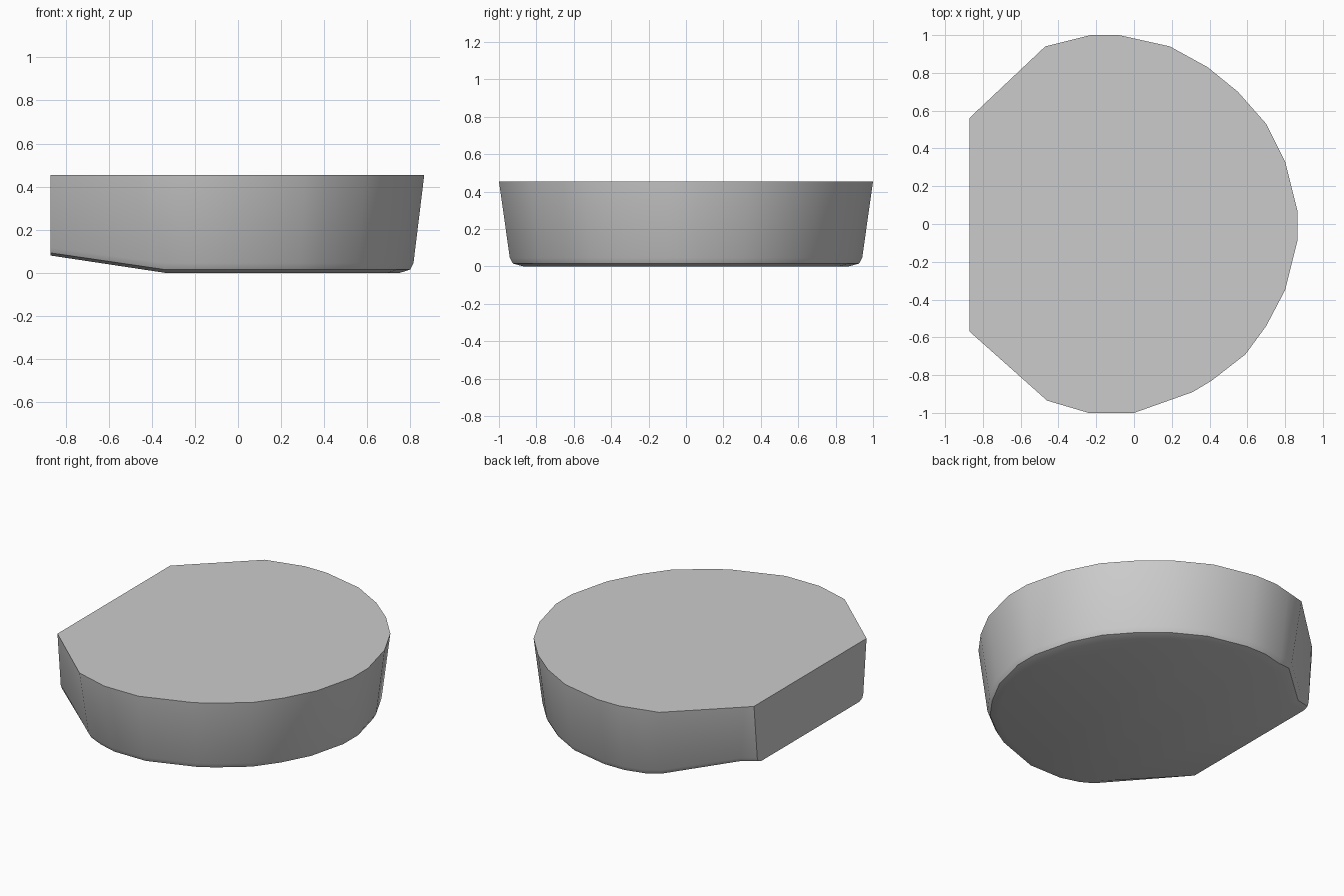
import bpy
import bmesh
import math

old = bpy.data.objects.get("Cube")
if old:
    bpy.data.objects.remove(old, do_unlink=True)

FLAT_X = -0.87   # cut-off side
BEND_X = -0.34   # where the underside starts to rise
TOP_Z = 0.455

# Rim outline, counter-clockwise from the front corner of the cut-off side
outline = [(FLAT_X, -0.57), (-0.46, -0.935), (-0.24, -1), (0, -1), (0.31, -0.89),
           (0.41, -0.83), (0.59, -0.69), (0.70, -0.54), (0.80, -0.35), (0.865, -0.09),
           (0.865, 0.07), (0.80, 0.33), (0.70, 0.53), (0.55, 0.70), (0.39, 0.83),
           (0.19, 0.94), (-0.08, 1), (-0.23, 1), (-0.47, 0.94), (-0.83, 0.60),
           (FLAT_X, 0.56)]

# Height and scale of each ring: tapered wall, then rounded lower edge
rings = [(TOP_Z, 1), (0.045, 0.942), (0.015, 0.925), (0, 0.87)]


def add_ring(bm, z, scale):
    return [bm.verts.new((x if x == FLAT_X else x * scale, y * scale, z))
            for x, y in outline]


bm = bmesh.new()
loops = [add_ring(bm, z, s) for z, s in rings]
n = len(outline)
for upper, lower in zip(loops, loops[1:]):
    for i in range(n):
        j = (i + 1) % n
        bm.faces.new((upper[i], lower[i], lower[j], upper[j]))
bm.faces.new(loops[0])
bm.faces.new(loops[-1])

# Fold the underside upward toward the cut-off side
bmesh.ops.bisect_plane(bm, geom=bm.verts[:] + bm.edges[:] + bm.faces[:],
                       plane_co=(BEND_X, 0, 0), plane_no=(1, 0, 0))
for v in bm.verts:
    rise = max(0, (BEND_X - v.co.x) / (BEND_X - FLAT_X))
    v.co.z += 0.08 * rise * (1 - v.co.z / TOP_Z)
bmesh.ops.recalc_face_normals(bm, faces=bm.faces)

mesh = bpy.data.meshes.new("tapered_block")
bm.to_mesh(mesh)
bm.free()
block = bpy.data.objects.new("tapered_block", mesh)
bpy.context.collection.objects.link(block)

# Plain grey
grey = bpy.data.materials.new("plain_grey")
grey.use_nodes = True
colour = (0.6, 0.6, 0.6, 1)
grey.diffuse_color = colour
grey.node_tree.nodes["Principled BSDF"].inputs["Base Color"].default_value = colour
mesh.materials.append(grey)

# Smooth wall with crisp rim and corners
bpy.ops.object.select_all(action="DESELECT")
block.select_set(True)
bpy.context.view_layer.objects.active = block
bpy.ops.object.shade_smooth_by_angle(angle=math.radians(35))
